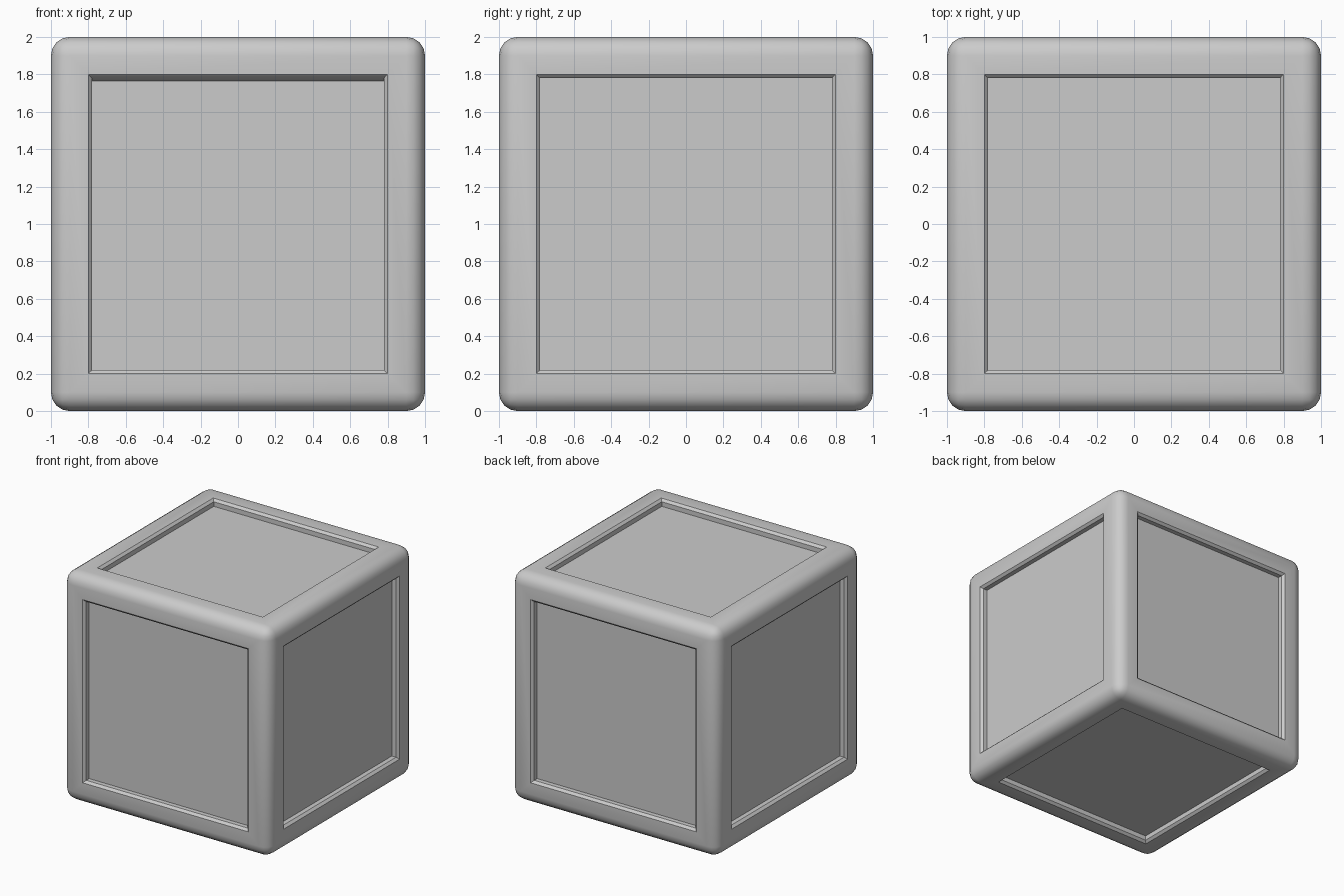
import bpy, bmesh, math
from mathutils import Vector

if "Cube" in bpy.data.objects:
    bpy.data.objects.remove(bpy.data.objects["Cube"])

bm = bmesh.new()
bmesh.ops.create_cube(bm, size=2.0)

# rounded edges and corners
bmesh.ops.bevel(bm, geom=bm.edges[:], offset=0.1, offset_type='OFFSET',
                segments=4, profile=0.5, affect='EDGES')
bm.normal_update()

# recessed panel on each side: frame, chamfered lip, straight wall
panels = sorted(bm.faces, key=lambda f: f.calc_area())[-6:]
for thickness, depth in ((0.1, 0.0), (0.02, -0.02), (0.0, -0.04)):
    bmesh.ops.inset_individual(bm, faces=panels, thickness=thickness,
                               depth=depth, use_even_offset=True)
    bm.normal_update()

# front panel: slightly sloped upper wall
for f in panels:
    if f.normal.dot(Vector((0, -1, 0))) > 0.9:
        for v in f.verts:
            if v.co.z > 0:
                v.co.z -= 0.015

bmesh.ops.translate(bm, verts=bm.verts[:], vec=(0, 0, 1))
bmesh.ops.recalc_face_normals(bm, faces=bm.faces[:])

mesh = bpy.data.meshes.new("panelled_cube")
bm.to_mesh(mesh)
bm.free()
cube = bpy.data.objects.new("panelled_cube", mesh)
bpy.context.collection.objects.link(cube)

# smooth rounded edges, crisp recesses
bpy.context.view_layer.objects.active = cube
cube.select_set(True)
bpy.ops.object.shade_smooth_by_angle(angle=math.radians(30))
